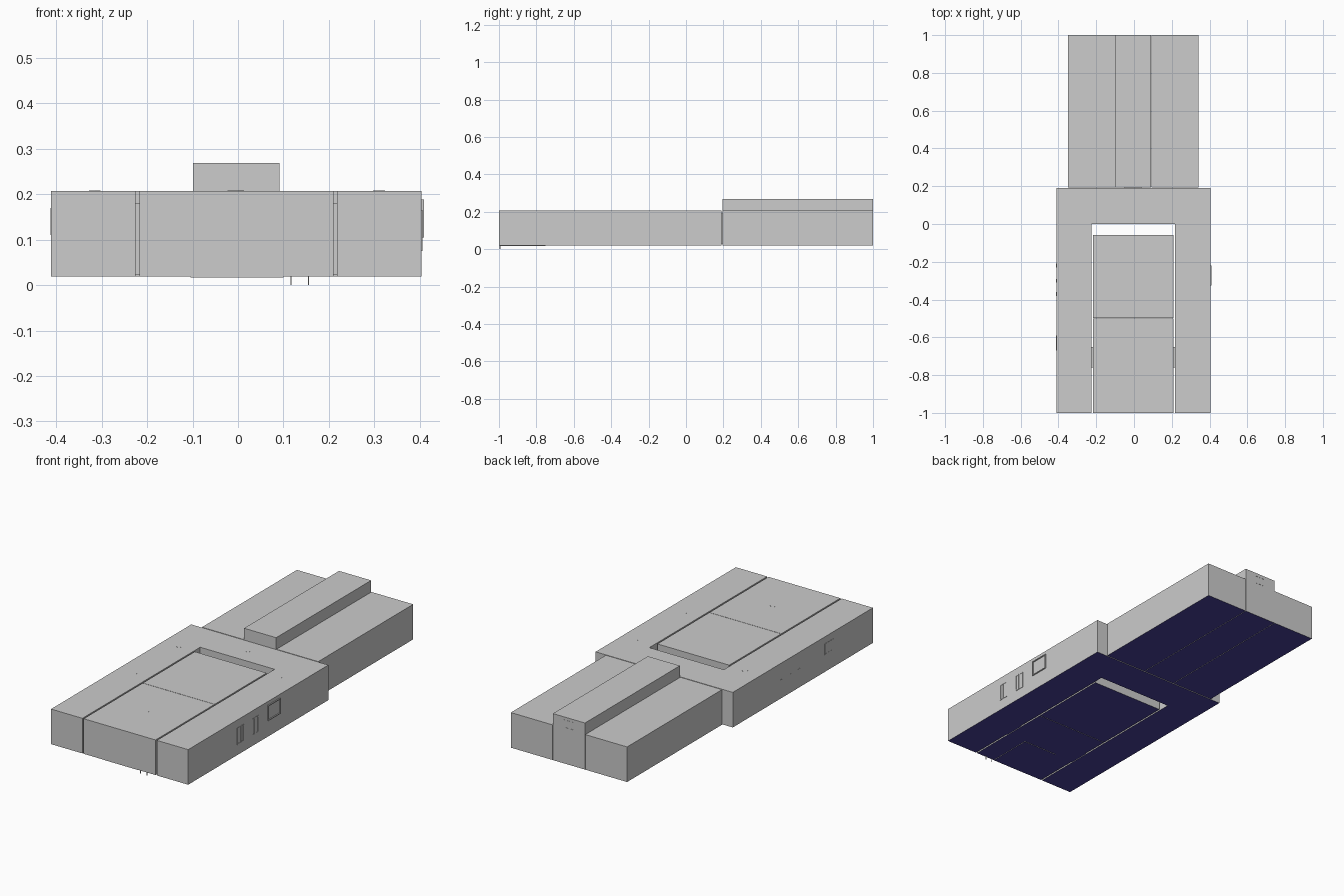
import bpy
import bmesh
from mathutils import Matrix, Vector

cube = bpy.data.objects.get("Cube")
if cube:
    bpy.data.objects.remove(cube, do_unlink=True)


def material(name, colour):
    m = bpy.data.materials.new(name)
    m.use_nodes = True
    m.diffuse_color = (*colour, 1)
    m.node_tree.nodes["Principled BSDF"].inputs["Base Color"].default_value = (*colour, 1)
    return m


grey = material("light grey", (0.604, 0.604, 0.604))
navy = material("navy underside", (0.065, 0.05, 0.31))


def add_box(bm, x, y, z):
    lo, hi = Vector((x[0], y[0], z[0])), Vector((x[1], y[1], z[1]))
    size = hi - lo
    bmesh.ops.create_cube(bm, size=1, matrix=Matrix.Translation((lo + hi) / 2)
                          @ Matrix.Diagonal((*size, 1)))


def finish(name, bm, underside=False):
    mesh = bpy.data.meshes.new(name)
    bm.normal_update()
    for f in bm.faces:
        f.material_index = int(underside and f.normal.z < -0.5)
    bm.to_mesh(mesh)
    bm.free()
    mesh.materials.append(grey)
    if underside:
        mesh.materials.append(navy)
    obj = bpy.data.objects.new(name, mesh)
    bpy.context.collection.objects.link(obj)
    return obj


def box(name, x, y, z, underside=False):
    bm = bmesh.new()
    add_box(bm, x, y, z)
    return finish(name, bm, underside)


BASE, ROOF = 0.019, 0.2075
HULL = (BASE, ROOF)

# U-shaped front hull, extruded from its outline
outline = [(-0.411, -1), (-0.225, -1), (-0.225, 0), (0.218, 0),
           (0.218, -1), (0.404, -1), (0.404, 0.19), (-0.411, 0.19)]
bm = bmesh.new()
face = bm.faces.new([bm.verts.new((x, y, BASE)) for x, y in outline])
ext = bmesh.ops.extrude_face_region(bm, geom=[face], use_keep_orig=True)
bmesh.ops.translate(bm, vec=(0, 0, ROOF - BASE),
                    verts=[v for v in ext["geom"] if isinstance(v, bmesh.types.BMVert)])
bmesh.ops.recalc_face_normals(bm, faces=bm.faces)
finish("front_hull", bm, True)

# Centre blocks inside the U, with the open well behind them
box("front_centre_block", (-0.217, 0.21), (-1, -0.4995), HULL, True)
box("rear_centre_block", (-0.217, 0.21), (-0.4975, -0.057), HULL, True)
for side, x in (("right", (-0.225, -0.217)), ("left", (0.21, 0.218))):
    box(side + "_slot_connector", x, (-0.76, -0.65), (BASE + 0.003, 0.18), True)

# Three long rear blocks, the middle one taller
box("rear_right_block", (-0.35, -0.1015), (0.194, 1), HULL, True)
box("rear_middle_block", (-0.0995, 0.091), (0.194, 1), (BASE, 0.269), True)
box("rear_left_block", (0.093, 0.341), (0.194, 1), HULL, True)
box("rear_connector", (-0.05, 0.04), (0.19, 0.194), (0.03, 0.19), True)

# Hatch under the nose
box("belly_hatch", (-0.105, 0.1), (-0.998, -0.75), (BASE - 0.002, BASE), True)

# Thin pins and their small fitting at the nose
for i, x in enumerate((0.117, 0.155)):
    box(f"nose_pin_{i}", (x - 0.001, x + 0.001), (-0.996, -0.993), (0, BASE))
box("nose_handle", (0.143, 0.16), (-1.0005, -1), (0.069, 0.072))


# Window frames on the side walls, with one or more openings side by side
def frame(name, wall, depth, y, z, openings=1):
    t = 0.005
    x = sorted((wall, wall + depth))
    step = (y[1] - y[0]) / openings
    bm = bmesh.new()
    for i in range(openings):
        y0 = y[0] + i * step
        y1 = y0 + step - (t if openings > 1 else 0)
        for zz in (z[0], z[1] - t):
            add_box(bm, x, (y0, y1), (zz, zz + t))
        for yy in (y0, y1 - t):
            add_box(bm, x, (yy, yy + t), (z[0] + t, z[1] - t))
    finish(name, bm)


frame("left_window_front", 0.404, 0.002, (-0.585, -0.525), (0.075, 0.165), 2)
frame("left_window_middle", 0.404, 0.002, (-0.46, -0.4), (0.075, 0.165), 2)
frame("left_window_rear", 0.404, 0.005, (-0.325, -0.22), (0.105, 0.188))
frame("right_window", -0.411, -0.001, (-0.67, -0.59), (0.11, 0.17))
for i, y in enumerate((-0.37, -0.3, -0.22)):
    box(f"right_wall_fitting_{i}", (-0.412, -0.411), (y - 0.01, y + 0.01), (0.11, 0.12))

# Small six-sided roof studs
for i, (x, y) in enumerate([(-0.315, -0.05), (-0.315, -0.43), (0.31, -0.05),
                            (0.31, -0.43), (0, -0.74), (-0.01, 0.1)]):
    bm = bmesh.new()
    bmesh.ops.create_cone(bm, cap_ends=True, segments=6, radius1=0.015, radius2=0.015,
                          depth=0.0004, matrix=Matrix.Translation((x, y, ROOF + 0.0002)))
    finish(f"roof_stud_{i}", bm)

# Slim vents on the tail
for i, z in enumerate((0.21, 0.25)):
    box(f"tail_vent_{i}", (-0.03, 0.025), (1, 1.001), (z, z + 0.004))
